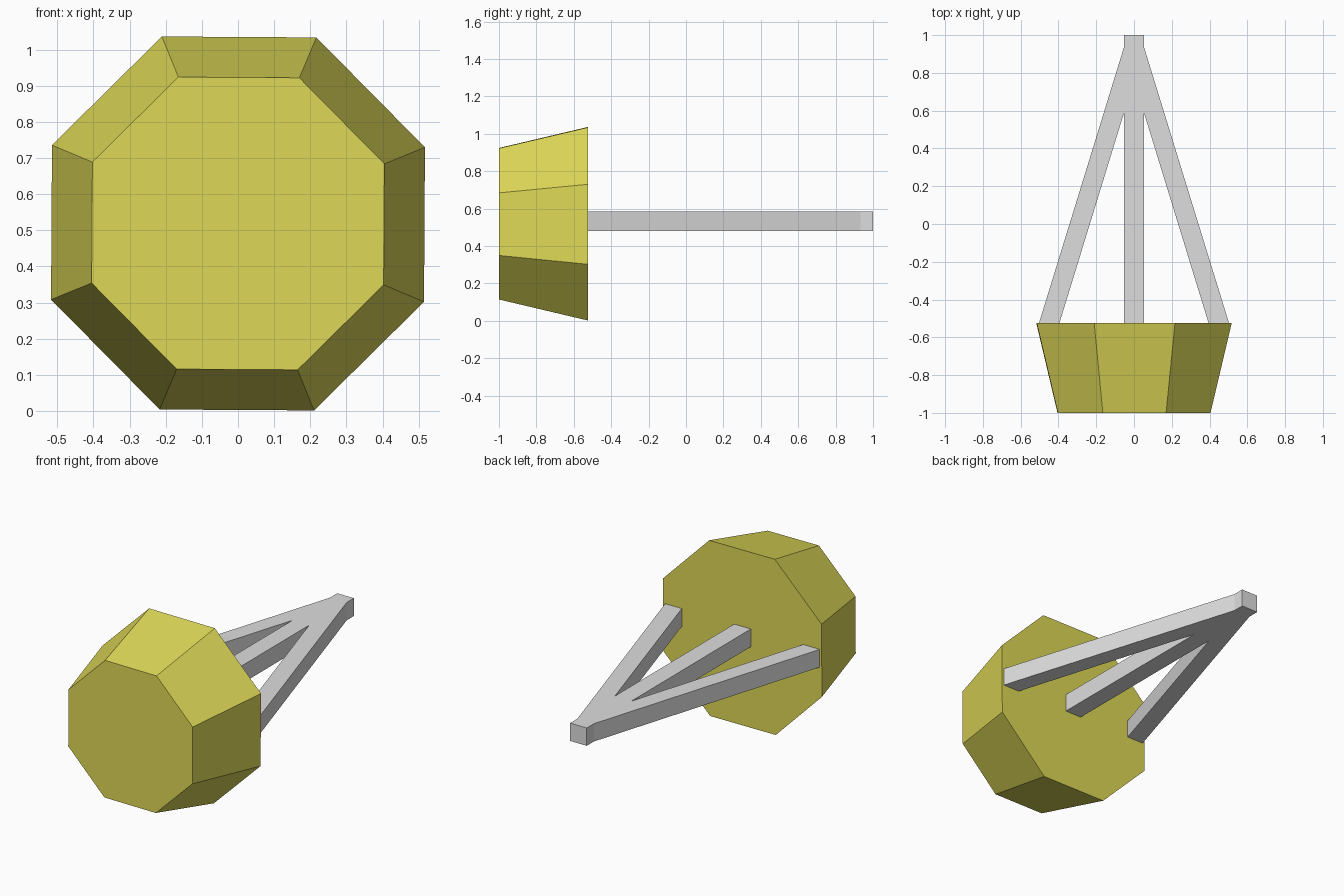
import bpy, math

if "Cube" in bpy.data.objects:
    bpy.data.objects.remove(bpy.data.objects["Cube"])

def material(name, rgb):
    m = bpy.data.materials.new(name)
    m.diffuse_color = (*rgb, 1)
    m.use_nodes = True
    m.node_tree.nodes["Principled BSDF"].inputs["Base Color"].default_value = m.diffuse_color
    return m

yellow = material("yellow", (0.73, 0.69, 0.095))
grey = material("light grey", (0.73, 0.73, 0.73))

def loft(name, a, b, mat):
    """Closed solid between two matching rings of points."""
    n = len(a)
    faces = [tuple(range(n)), tuple(range(2 * n - 1, n - 1, -1))]
    faces += [(i, n + i, n + (i + 1) % n, (i + 1) % n) for i in range(n)]
    me = bpy.data.meshes.new(name)
    me.from_pydata(a + b, [], faces)
    me.materials.append(mat)
    ob = bpy.data.objects.new(name, me)
    bpy.context.collection.objects.link(ob)
    return ob

# Tapered octagonal body, wide end at the back
def octagon(half_width, y):
    r = half_width / math.cos(math.pi / 8)
    angles = [math.pi / 8 + i * math.pi / 4 - 0.006 for i in range(8)]
    return [(r * math.cos(t), y, 0.519 + r * math.sin(t)) for t in angles]

loft("octagonal_body", octagon(0.404, -1.0), octagon(0.516, -0.525), yellow)

# Three struts converging at the rear tip
def section(x, y, w):
    return [(x + w * sx, y, 0.532 + 0.0525 * sz)
            for sx, sz in ((-1, -1), (1, -1), (1, 1), (-1, 1))]

loft("middle_strut", section(0, -0.525, 0.054), section(0, 1.0, 0.054), grey)
for side, name in ((-1, "left_strut"), (1, "right_strut")):
    loft(name, section(side * 0.449, -0.525, 0.054),
         section(0, 0.935, 0.0535), grey)
